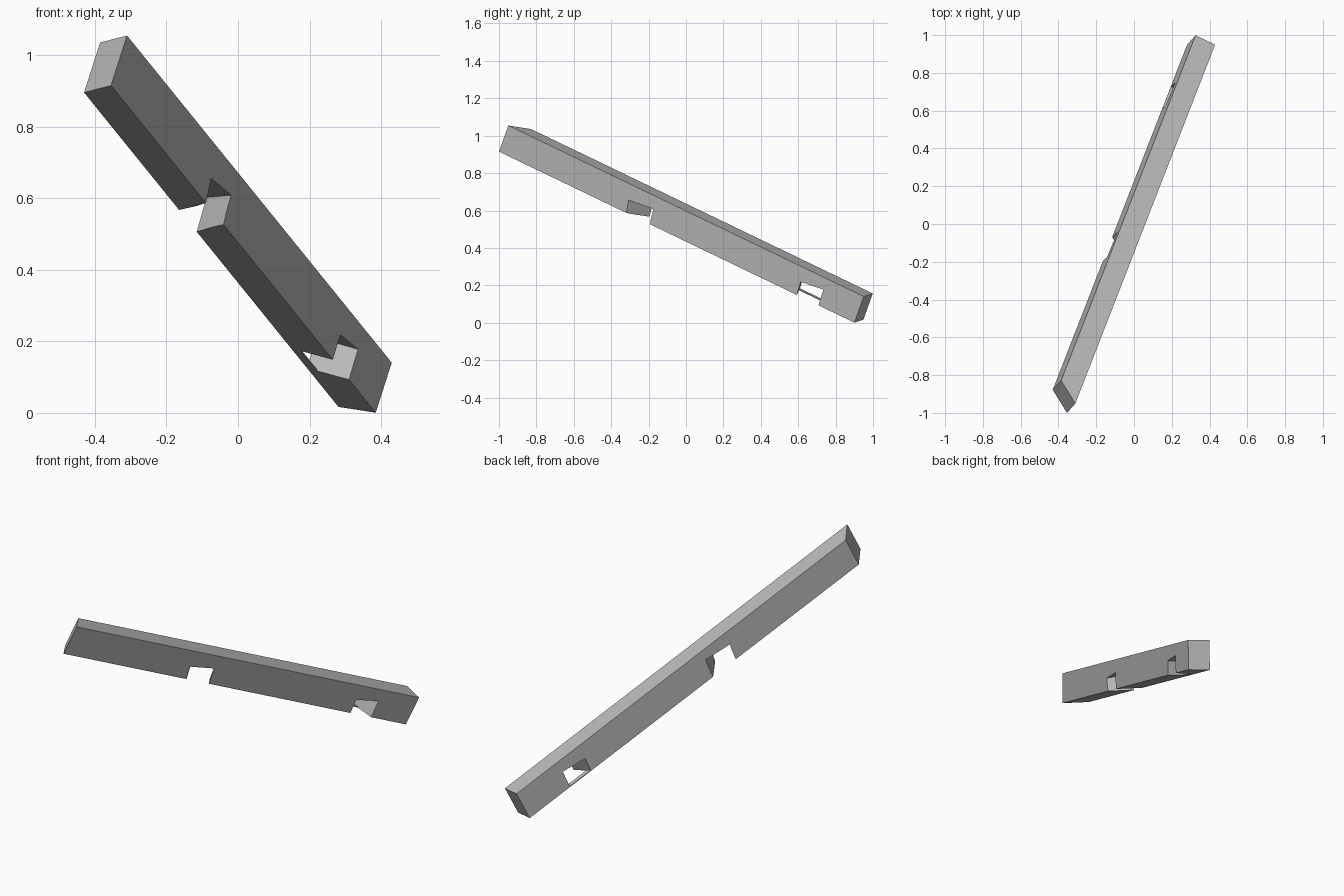
import bpy, bmesh
from mathutils import Vector

cube = bpy.data.objects.get("Cube")
if cube:
    bpy.data.objects.remove(cube, do_unlink=True)

# Axes of the sloping beam, starting at its high lower right corner
CORNER = Vector((-0.355, -1.0, 0.915))
ALONG = Vector((0.331, 0.85, -0.409)).normalized()
UP = Vector((0.29, 0.323, 0.903))
UP = (UP - ALONG * UP.dot(ALONG)).normalized()
LEFT = UP.cross(ALONG)
LENGTH, WIDTH, DEPTH = 2.235, 0.116, 0.155

grey = bpy.data.materials.new("plain grey")
grey.use_nodes = True
colour = (0.5, 0.5, 0.5, 1)
grey.diffuse_color = colour
grey.node_tree.nodes["Principled BSDF"].inputs["Base Color"].default_value = colour


def loft(name, right, left, start=0.0, end=1.0):
    """Join a right and a left profile of (along, up) points into a solid,
    running from start to end as fractions of the beam width."""
    bm = bmesh.new()
    rings = []
    for f in (start, end):
        ring = []
        for r, l in zip(right, left):
            t, h = Vector(r).lerp(Vector(l), f) if 0 <= f <= 1 else Vector(r) + (Vector(l) - Vector(r)) * f
            ring.append(bm.verts.new(CORNER + ALONG * t + UP * h + LEFT * WIDTH * f))
        rings.append(ring)
    a, b = rings
    bm.faces.new(a)
    bm.faces.new(b[::-1])
    for i in range(len(a)):
        j = (i + 1) % len(a)
        bm.faces.new((a[j], a[i], b[i], b[j]))
    bmesh.ops.recalc_face_normals(bm, faces=bm.faces)
    mesh = bpy.data.meshes.new(name)
    bm.to_mesh(mesh)
    bm.free()
    mesh.materials.append(grey)
    obj = bpy.data.objects.new(name, mesh)
    bpy.context.collection.objects.link(obj)
    return obj


def notch_profile(t0, t1, h0, h1, lean):
    """Four-sided notch outline, open below the beam."""
    return [(t0 + lean, -h0), (t1 + lean, -h1), (t1 - lean, h1), (t0 - lean, h0)]


# Beam with a mitred high end and a square low end
beam = loft("beam",
            [(0, 0), (LENGTH, 0), (LENGTH, DEPTH), (0, DEPTH)],
            [(0.087, 0), (LENGTH, 0), (LENGTH, DEPTH), (0.087, DEPTH)])

# Two skewed notches cut from the underside
notches = [
    loft("middle_notch_cutter",
         notch_profile(0.80, 0.952, 0.069, 0.086, 0.013),
         notch_profile(0.888, 1.04, 0.087, 0.103, 0.009), -0.3, 1.3),
    loft("low_notch_cutter",
         notch_profile(1.873, 2.009, 0.075, 0.092, 0.004),
         notch_profile(1.835, 1.971, 0.075, 0.094, 0.004), -0.3, 1.3),
]
for cutter in notches:
    cutter.hide_render = True
    mod = beam.modifiers.new(cutter.name, "BOOLEAN")
    mod.operation = "DIFFERENCE"
    mod.solver = "EXACT"
    mod.object = cutter
bpy.context.view_layer.objects.active = beam
for mod in list(beam.modifiers):
    bpy.ops.object.modifier_apply(modifier=mod.name)
for cutter in notches:
    bpy.data.objects.remove(cutter, do_unlink=True)

# Thin lip closing the left edge of the low notch
loft("notch_lip",
     [(1.873, 0), (2.009, 0), (2.009, 0.004), (1.873, 0.004)],
     [(1.835, 0), (1.971, 0), (1.971, 0.004), (1.835, 0.004)], 0.77, 1.0)
